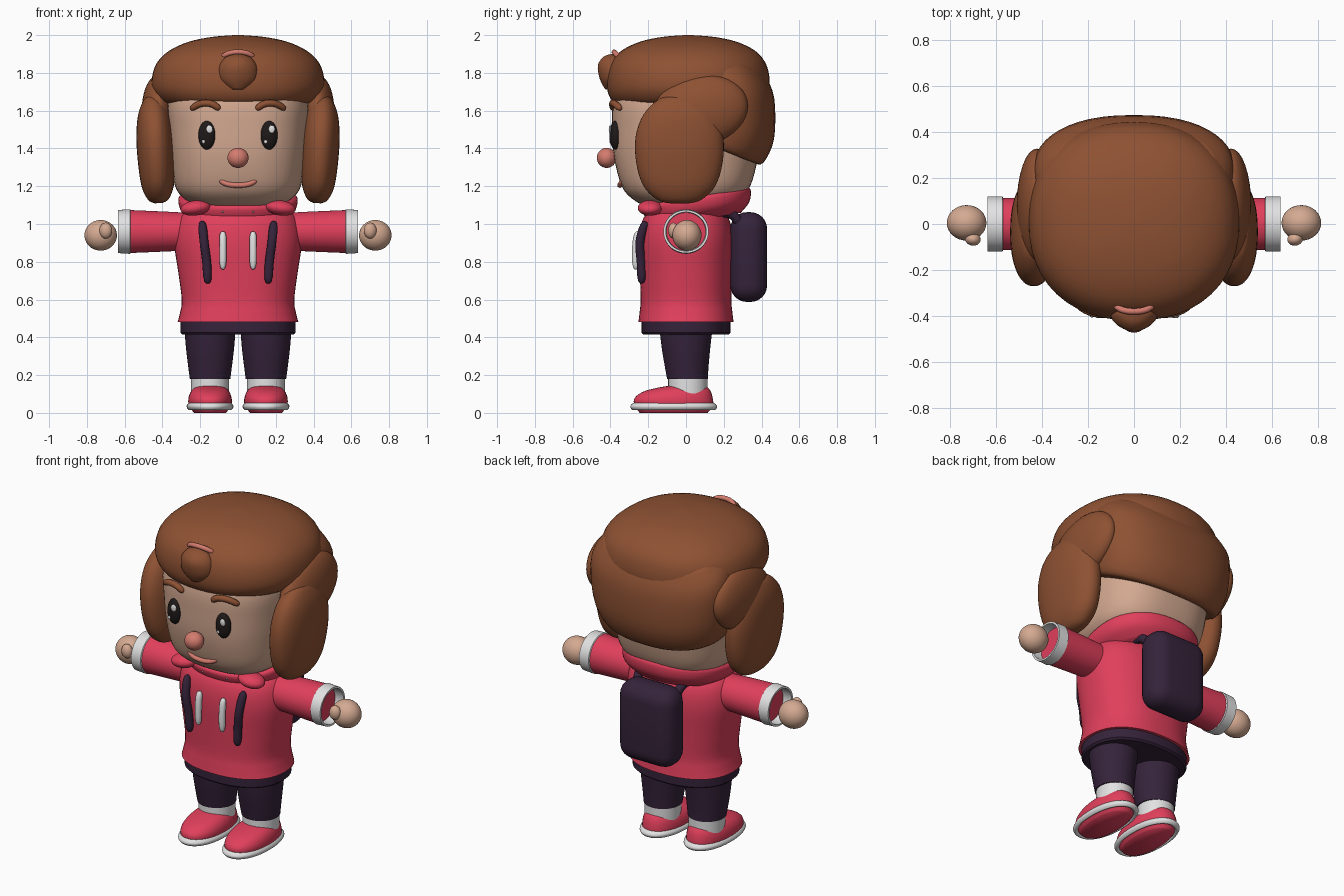
import bpy, bmesh, math
from math import radians, cos, sin, pi
from mathutils import Vector

cube = bpy.data.objects.get("Cube")
if cube:
    bpy.data.objects.remove(cube, do_unlink=True)


def material(name, r, g, b):
    m = bpy.data.materials.new(name)
    m.use_nodes = True
    m.diffuse_color = (r, g, b, 1)
    m.node_tree.nodes["Principled BSDF"].inputs["Base Color"].default_value = (r, g, b, 1)
    return m


hair = material("hair_brown", 0.27, 0.083, 0.033)
skin = material("skin", 0.66, 0.40, 0.285)
red = material("hoodie_red", 0.75, 0.05, 0.105)
dark = material("dark_purple", 0.036, 0.017, 0.043)
white = material("white", 0.76, 0.76, 0.76)
pink = material("soft_pink", 0.66, 0.20, 0.155)
black = material("eye_black", 0.014, 0.01, 0.01)


def finish(name, mesh, mat, loc=(0, 0, 0), rot=(0, 0, 0), angle=40):
    mesh.materials.clear()
    mesh.materials.append(mat)
    ob = bpy.data.objects.new(name, mesh)
    bpy.context.collection.objects.link(ob)
    ob.location = loc
    ob.rotation_euler = [radians(a) for a in rot]
    bpy.ops.object.select_all(action="DESELECT")
    ob.select_set(True)
    bpy.context.view_layer.objects.active = ob
    bpy.ops.object.shade_smooth_by_angle(angle=radians(angle))
    return ob


def smooth_rings(rings, steps):
    """Catmull-Rom interpolation through the section list."""
    pts = [Vector(r) for r in rings]
    out = []
    for i in range(len(pts) - 1):
        a, b, c, d = pts[max(i - 1, 0)], pts[i], pts[i + 1], pts[min(i + 2, len(pts) - 1)]
        for k in range(steps):
            t = k / steps
            out.append(b + (c - a) * (t / 2) + (a * 2 - b * 5 + c * 4 - d) * (t * t / 2)
                       + (b * 3 - a - c * 3 + d) * (t ** 3 / 2))
    return out + [pts[-1]]


def loft(name, rings, mat, p=2.0, steps=4, caps=True, segs=48, **kw):
    """Stack of superellipse sections given as (z, half width, half depth, y offset)."""
    bm = bmesh.new()
    loops = []
    full = [tuple(r) + (0,) * (4 - len(r)) for r in rings]
    for z, rx, ry, cy in smooth_rings(full, steps):
        loop = []
        for k in range(segs):
            c, s = cos(2 * pi * k / segs), sin(2 * pi * k / segs)
            x = math.copysign(abs(c) ** (2 / p), c) * rx
            y = math.copysign(abs(s) ** (2 / p), s) * ry + cy
            loop.append(bm.verts.new((x, y, z)))
        loops.append(loop)
    for a, b in zip(loops, loops[1:]):
        for k in range(segs):
            j = (k + 1) % segs
            bm.faces.new((a[k], a[j], b[j], b[k]))
    if caps:
        bm.faces.new(loops[0][::-1])
        bm.faces.new(loops[-1])
    mesh = bpy.data.meshes.new(name)
    bm.to_mesh(mesh)
    bm.free()
    return finish(name, mesh, mat, **kw)


def ball(name, loc, radii, mat, rot=(0, 0, 0)):
    bm = bmesh.new()
    bmesh.ops.create_uvsphere(bm, u_segments=32, v_segments=20, radius=1)
    bmesh.ops.scale(bm, vec=radii, verts=bm.verts)
    mesh = bpy.data.meshes.new(name)
    bm.to_mesh(mesh)
    bm.free()
    return finish(name, mesh, mat, loc, rot, 60)


def tube(name, points, radius, mat):
    """Soft strand with tapered, rounded ends."""
    cu = bpy.data.curves.new(name, "CURVE")
    cu.dimensions = "3D"
    cu.bevel_depth, cu.bevel_resolution, cu.use_fill_caps = radius, 4, True
    sp = cu.splines.new("NURBS")
    first, last = Vector(points[0]), Vector(points[-1])
    pts = [first, first.lerp(Vector(points[1]), 0.05)] + [Vector(q) for q in points[1:-1]]
    pts += [last.lerp(Vector(points[-2]), 0.05), last]
    sp.points.add(len(pts) - 1)
    for i, q in enumerate(pts):
        sp.points[i].co = (*q, 1)
        sp.points[i].radius = 0.25 if i in (0, len(pts) - 1) else 1
    sp.use_endpoint_u, sp.order_u, sp.resolution_u = True, 3, 8
    tmp = bpy.data.objects.new(name + "_path", cu)
    bpy.context.collection.objects.link(tmp)
    mesh = bpy.data.meshes.new_from_object(tmp.evaluated_get(bpy.context.evaluated_depsgraph_get()))
    bpy.data.objects.remove(tmp, do_unlink=True)
    return finish(name, mesh, mat, angle=60)


# Head and face
loft("head", [(1.07, .1, .1), (1.09, .2, .2), (1.13, .28, .28), (1.2, .333, .34), (1.35, .355, .38),
              (1.5, .368, .39), (1.65, .375, .385), (1.8, .33, .33)], skin, p=2.7)
ball("nose", (0, -.42, 1.35), (.056, .052, .053), pink)
tube("mouth", [(-.1, -.335, 1.232), (-.05, -.35, 1.205), (.05, -.35, 1.205), (.1, -.335, 1.232)], .014, pink)

# Hair
loft("hair_cap", [(1.635, .32, .33), (1.64, .39, .385), (1.67, .43, .415), (1.72, .455, .43), (1.79, .453, .428),
                  (1.86, .425, .405), (1.92, .36, .35), (1.965, .26, .255), (1.99, .14, .14), (2.0, .02, .02)],
     hair, p=2.25, loc=(0, .012, 0), angle=60)
loft("back_hair", [(-.16, .36, .22, .12), (-.14, .405, .27, .12), (0, .43, .275, .12), (.2, .43, .25, .065),
                   (.3, .35, .2, .02)], hair, p=2.3, loc=(0, .1, 1.6), rot=(-22, 0, 0))
loft("front_curl", [(-.1, .03, .02), (-.05, .09, .055), (.02, .1, .075), (.07, .07, .05), (.09, .02, .01)],
     hair, p=1.7, loc=(0, -.395, 1.81), rot=(-8, 0, 0), angle=60)
tube("hair_clip", [(-.085, -.355, 1.885), (-.04, -.38, 1.91), (.04, -.38, 1.91), (.085, -.355, 1.885)], .014, pink)

# Torso
loft("hoodie", [(.48, .32, .252), (.53, .307, .246), (.6, .298, .24), (.75, .317, .245), (.9, .338, .25),
                (1.0, .325, .237), (1.06, .285, .205), (1.1, .2, .15)], red, p=2.3)
loft("hood", [(-.08, .23, .22), (-.03, .3, .275), (.035, .315, .292), (.05, .28, .26)], red, p=2.3,
     loc=(0, .06, 1.1), rot=(10, 0, 0))
loft("waistband", [(.415, .295, .225), (.425, .305, .235), (.5, .305, .235)], dark, p=2.3, steps=1)

# Backpack
bm = bmesh.new()
bmesh.ops.create_cube(bm, size=1)
bmesh.ops.scale(bm, vec=(.37, .195, .475), verts=bm.verts)
bmesh.ops.bevel(bm, geom=bm.edges[:], offset=.088, segments=6, profile=.5, affect="EDGES")
pack = bpy.data.meshes.new("backpack")
bm.to_mesh(pack)
bm.free()
finish("backpack", pack, dark, loc=(0, .332, .825), angle=60)

for s, side in ((1, "left"), (-1, "right")):
    # Eye and brow
    ball(side + "_eye", (s * .165, -.375, 1.47), (.045, .03, .076), black, (0, 0, s * 8))
    ball(side + "_eye_shine", (s * .165 + .014, -.402, 1.502), (.017, .007, .021), white)
    ball(side + "_eye_glint", (s * .165 - .018, -.4, 1.436), (.009, .006, .01), white)
    tube(side + "_eyebrow", [(s * .095, -.385, 1.608), (s * .14, -.392, 1.64), (s * .2, -.38, 1.64),
                             (s * .25, -.345, 1.608)], .018, hair)
    # Side locks
    loft(side + "_lower_lock", [(-.29, .02, .06), (-.27, .055, .12), (-.2, .085, .19), (-.08, .098, .228),
                                (.06, .1, .232), (.18, .085, .19), (.26, .05, .11), (.28, .02, .04)],
         hair, p=2.2, loc=(s * .435, -.035, 1.4), rot=(0, s * 3, 0), angle=60)
    ball(side + "_upper_lock", (s * .422, .075, 1.6), (.088, .255, .185), hair, (12, 0, 0))
    # Collar end, drawstring and straps
    ball(side + "_collar_end", (s * .225, -.19, 1.085), (.08, .065, .04), red, (0, s * 8, 0))
    tube(side + "_drawstring", [(s * .08, -.255, .96), (s * .08, -.268, .88), (s * .08, -.266, .76)], .019, white)
    ball(side + "_eyelet", (s * .08, -.2, 1.065), (.008, .03, .008), white)
    tube(side + "_front_strap", [(s * .19, -.215, 1.015), (s * .18, -.25, .9), (s * .165, -.236, .8),
                                 (s * .16, -.235, .685)], .024, dark)
    tube(side + "_back_strap", [(s * .16, .16, 1.06), (s * .145, .25, 1.06), (s * .125, .3, .97)], .026, dark)
    # Arm
    turn = dict(loc=(0, 0, .96), rot=(0, s * 90, 0))
    loft(side + "_sleeve", [(.2, .095, .1), (.35, .104, .108), (.58, .114, .114)], red, **turn)
    loft(side + "_cuff", [(.568, .113, .113), (.572, .118, .12), (.636, .114, .12), (.636, .103, .107),
                          (.575, .1, .104)], white, steps=1, caps=False, **turn)
    ball(side + "_hand", (s * .727, .005, .94), (.086, .077, .081), skin)
    ball(side + "_thumb", (s * .7, -.066, .965), (.034, .028, .042), skin, (0, 0, s * 10))
    # Leg and shoe
    loft(side + "_trouser_leg", [(.18, .107, .108, .008), (.24, .115, .115, .004), (.34, .127, .128),
                                 (.46, .137, .142)], dark, loc=(s * .148, 0, 0))
    loft(side + "_sock", [(.1, .1, .104, .01), (.21, .1, .104, .01)], white, steps=1, loc=(s * .148, 0, 0))
    loft(side + "_shoe", [(0, .085, .18, -.065), (.04, .112, .208, -.065), (.08, .114, .206, -.065),
                          (.115, .1, .175, -.045), (.137, .075, .12, -.01), (.145, .04, .07, 0)],
         red, p=2.2, loc=(s * .148, 0, 0), angle=60)
    loft(side + "_sole", [(.03, .095, .19), (.014, .11, .215), (.032, .124, .23), (.05, .116, .218), (.056, .1, .2)],
         white, p=2.2, caps=False, loc=(s * .148, -.065, 0), angle=80)
